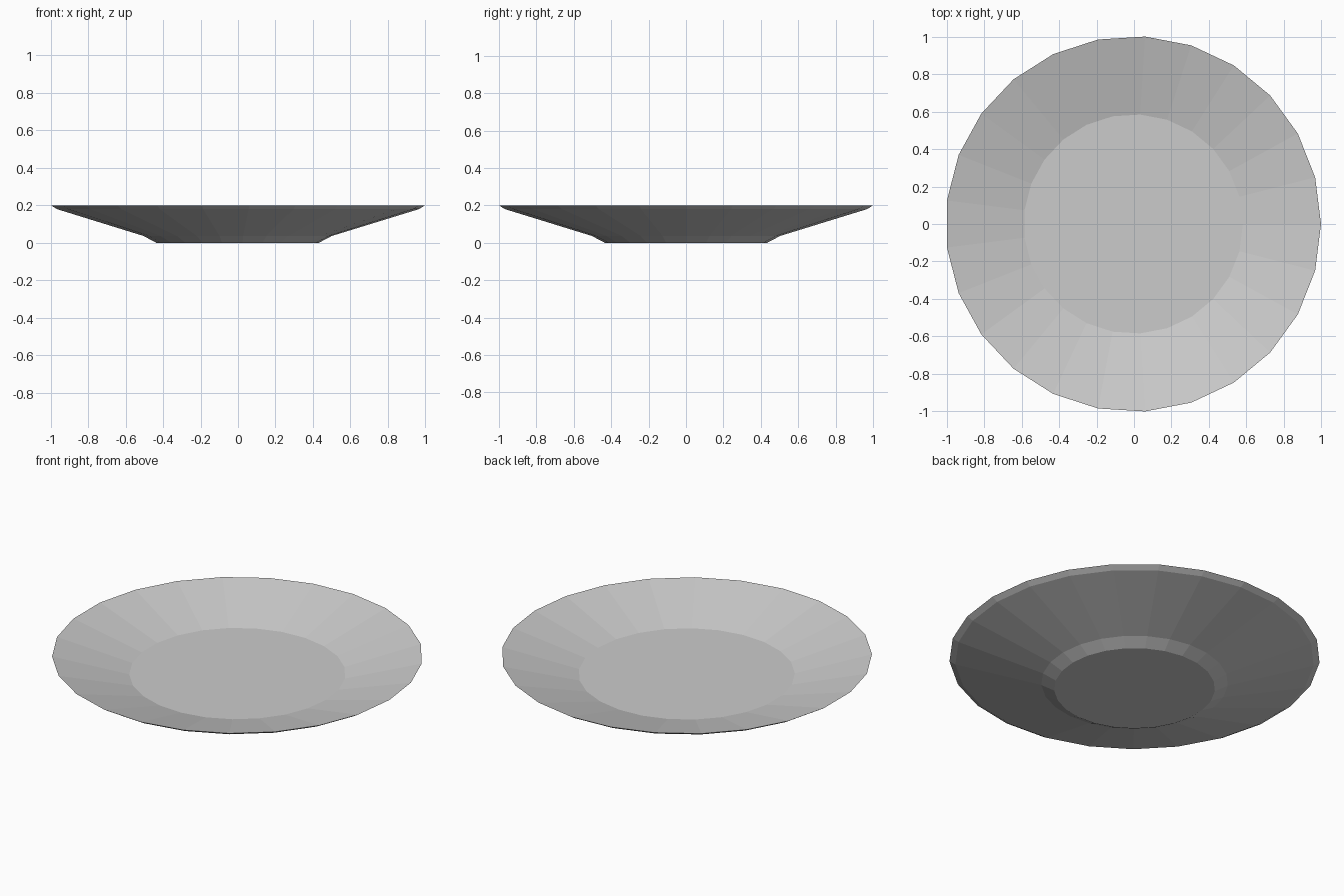
import bpy, bmesh, math

if "Cube" in bpy.data.objects:
    bpy.data.objects.remove(bpy.data.objects["Cube"])

SIDES = 25
OFFSET_X = -0.004  # odd side count: shift so the bounds are centred

# radius, height: from the foot, up the outside, over the rim, down to the floor
PROFILE = [(0.435, 0.0), (0.505, 0.037), (0.97, 0.18), (1.002, 0.2), (0.585, 0.09)]

ceramic = bpy.data.materials.new("light grey ceramic")
ceramic.diffuse_color = (0.6, 0.6, 0.6, 1)
ceramic.use_nodes = True
ceramic.node_tree.nodes["Principled BSDF"].inputs["Base Color"].default_value = ceramic.diffuse_color

# plate body
bm = bmesh.new()
rings = []
for r, z in PROFILE:
    rings.append([bm.verts.new((r * math.cos(2 * math.pi * i / SIDES) + OFFSET_X,
                                r * math.sin(2 * math.pi * i / SIDES), z))
                  for i in range(SIDES)])
for a, b in zip(rings, rings[1:]):
    for i in range(SIDES):
        j = (i + 1) % SIDES
        bm.faces.new((a[i], a[j], b[j], b[i]))
bm.faces.new(rings[0][::-1])   # underside
bm.faces.new(rings[-1])        # eating surface
bmesh.ops.recalc_face_normals(bm, faces=bm.faces)

mesh = bpy.data.meshes.new("plate")
bm.to_mesh(mesh)
bm.free()
mesh.materials.append(ceramic)
plate = bpy.data.objects.new("plate", mesh)
bpy.context.collection.objects.link(plate)
